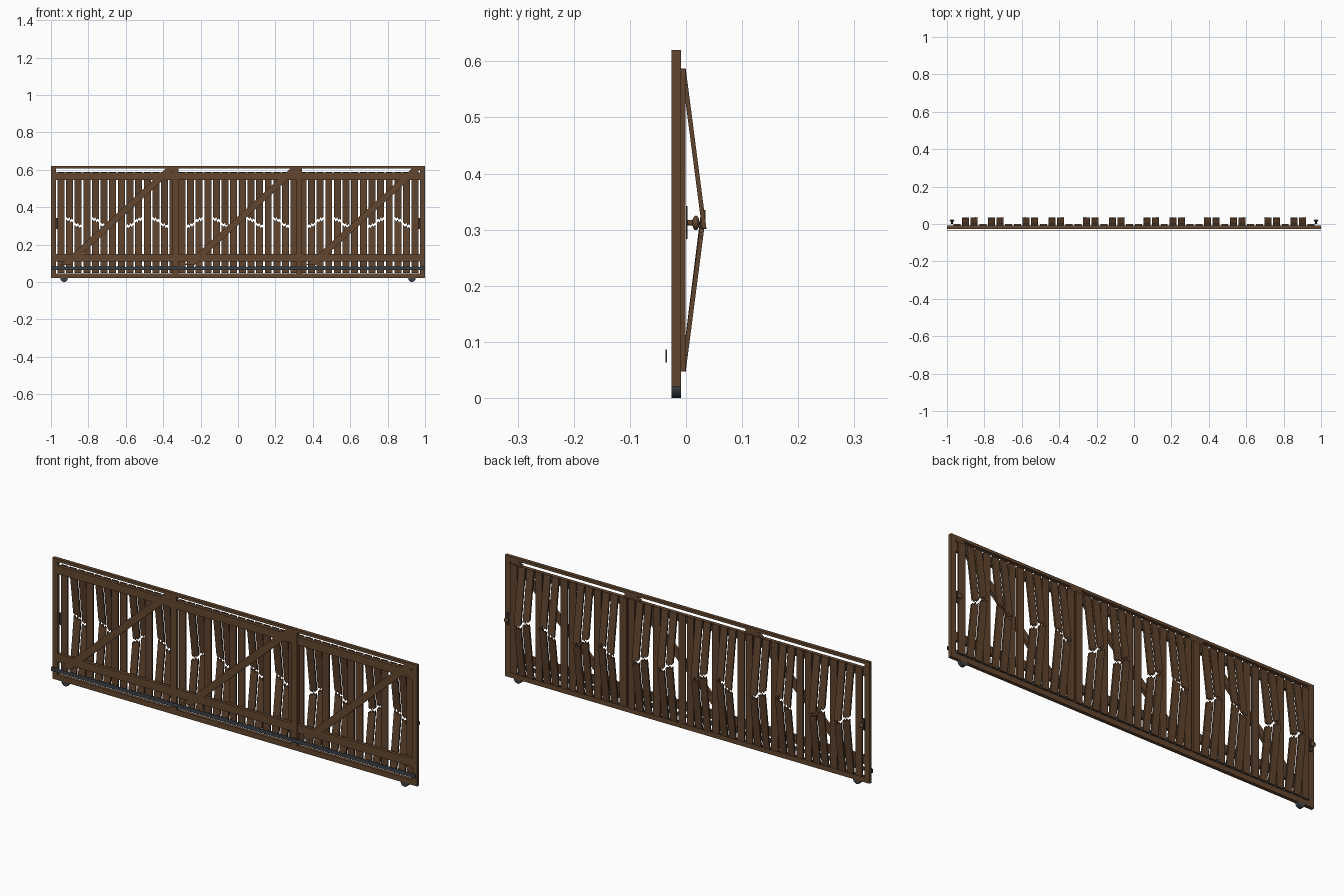
import bpy, bmesh, math
from mathutils import Matrix, Vector

if "Cube" in bpy.data.objects:
    bpy.data.objects.remove(bpy.data.objects["Cube"])


def material(name, rgb):
    m = bpy.data.materials.new(name)
    m.diffuse_color = (*rgb, 1)
    m.use_nodes = True
    m.node_tree.nodes["Principled BSDF"].inputs["Base Color"].default_value = m.diffuse_color
    return m


WOOD = material("brown wood", (0.125, 0.062, 0.029))
PLANK = material("plank wood", (0.115, 0.056, 0.026))
STEEL = material("slate steel", (0.045, 0.055, 0.065))
DARK = material("dark bronze", (0.045, 0.028, 0.020))


def finish(name, bm, mat):
    bmesh.ops.recalc_face_normals(bm, faces=bm.faces[:])
    me = bpy.data.meshes.new(name)
    bm.to_mesh(me)
    bm.free()
    me.materials.append(mat)
    ob = bpy.data.objects.new(name, me)
    bpy.context.collection.objects.link(ob)
    return ob


def prism(bm, pts, y0, y1, lean=lambda z: 0.0):
    """Extrude an x-z outline from y0 to y1, leaning it along y by height."""
    front = [bm.verts.new((x, y0 + lean(z), z)) for x, z in pts]
    back = [bm.verts.new((x, y1 + lean(z), z)) for x, z in pts]
    bm.faces.new(front)
    bm.faces.new(back[::-1])
    n = len(pts)
    for i in range(n):
        j = (i + 1) % n
        bm.faces.new((front[i], front[j], back[j], back[i]))


def box(bm, x0, x1, y0, y1, z0, z1):
    prism(bm, [(x0, z0), (x1, z0), (x1, z1), (x0, z1)], y0, y1)


def box_part(name, mat, *dims):
    bm = bmesh.new()
    box(bm, *dims)
    return finish(name, bm, mat)


def cylinder(bm, x, y, z, r, depth, seg=16):
    m = Matrix.Translation(Vector((x, y, z))) @ Matrix.Rotation(math.pi / 2, 4, 'X')
    bmesh.ops.create_cone(bm, cap_ends=True, segments=seg, radius1=r, radius2=r,
                          depth=depth, matrix=m)


# Frame
YF, YB = -0.026, -0.009
box_part("top_beam", WOOD, -1, 1, YF, YB, 0.606, 0.62)
box_part("bottom_beam", WOOD, -1, 1, YF, YB, 0.02, 0.046)
for side, x in (("left", -0.986), ("right", 0.986)):
    box_part(side + "_end_post", WOOD, x - 0.014, x + 0.014, YF, YB, 0.046, 0.606)
for side, x in (("left", -0.335), ("right", 0.327)):
    box_part(side + "_middle_post", WOOD, x - 0.016, x + 0.016, YF, YB, 0.046, 0.606)
box_part("upper_rail", WOOD, -0.972, 0.972, YF + 0.001, YB, 0.545, 0.585)
box_part("lower_rail", WOOD, -0.972, 0.972, YF + 0.001, YB, 0.11, 0.15)

# Diagonal braces, one per bay
bm = bmesh.new()
z0, z1, run, half = 0.09, 0.606, 0.565, 0.026
for x in (-0.36, 0.305, 0.955):
    prism(bm, [(x - run - half, z0), (x - run + half, z0), (x + half, z1), (x - half, z1)],
          YF + 0.0005, YB - 0.0005)
finish("diagonal_braces", bm, WOOD)

# Planks: groups of seven, with two snapped pairs bulging backwards
PITCH, HW, ZB, ZT, BULGE = 0.0462, 0.0186, 0.047, 0.587, 0.034
JAG = [(-1, 0.008), (-0.45, -0.003), (-0.05, 0.006), (0.3, -0.010), (0.65, -0.002), (1, -0.009)]


def lean_top(z):
    return BULGE * (ZT - z) / (ZT - 0.325)


def lean_bottom(z):
    return BULGE * (z - ZB) / (0.31 - ZB)


whole, upper, lower = bmesh.new(), bmesh.new(), bmesh.new()
for i in range(42):
    x = -0.947 + PITCH * i
    group, slot = divmod(i, 7)
    if slot in (0, 3, 6):
        box(whole, x - HW, x + HW, -0.0085, -0.001, ZB, ZT)
        continue
    # Break height alternates within each pair
    high = slot in (1, 4)
    if group % 3 and slot < 3:
        high = not high
    mid = 0.334 if high else 0.304
    flip = 1 if (high == (slot in (1, 4))) else -1
    jag = sorted((flip * u * HW + x, mid + d) for u, d in JAG)
    prism(upper, [(px, pz + 0.007) for px, pz in jag] + [(x + HW, ZT), (x - HW, ZT)],
          -0.0085, -0.0005, lean_top)
    prism(lower, [(px, pz - 0.007) for px, pz in jag] + [(x + HW, ZB), (x - HW, ZB)],
          -0.0085, -0.0005, lambda z: min(lean_bottom(z), 0.0356))
finish("whole_planks", whole, PLANK)
finish("broken_planks_upper", upper, PLANK)
finish("broken_planks_lower", lower, PLANK)

# Toothed drive rack in front of the bottom
bm = bmesh.new()
outline = []
N = 80
for k in range(N):
    a = -1 + 2 * k / N
    outline += [(a, 0.080), (a + 0.006, 0.086), (a + 0.014, 0.086), (a + 0.020, 0.080)]
outline += [(1, 0.080), (1, 0.063), (-1, 0.063)]
prism(bm, outline, -0.0365, -0.0335)
finish("drive_rack", bm, STEEL)

# Wheels
bm = bmesh.new()
for x in (-0.93, 0.93):
    cylinder(bm, x, -0.0175, 0.02, 0.02, 0.0168, 24)
finish("wheels", bm, STEEL)

# Door knobs with back plates
plates, knobs = bmesh.new(), bmesh.new()
for s in (-1, 1):
    x = s * 0.973
    box(plates, x - 0.009, x + 0.009, 0.0, 0.003, 0.283, 0.342)
    cylinder(knobs, x, 0.010, 0.312, 0.005, 0.016, 12)
    m = Matrix.Translation((x, 0.0175, 0.312)) @ Matrix.Diagonal((0.013, 0.0065, 0.013, 1))
    bmesh.ops.create_uvsphere(knobs, u_segments=16, v_segments=10, radius=1, matrix=m)
finish("knob_plates", plates, DARK)
knob_ob = finish("knobs", knobs, WOOD)
for p in knob_ob.data.polygons:
    p.use_smooth = True
